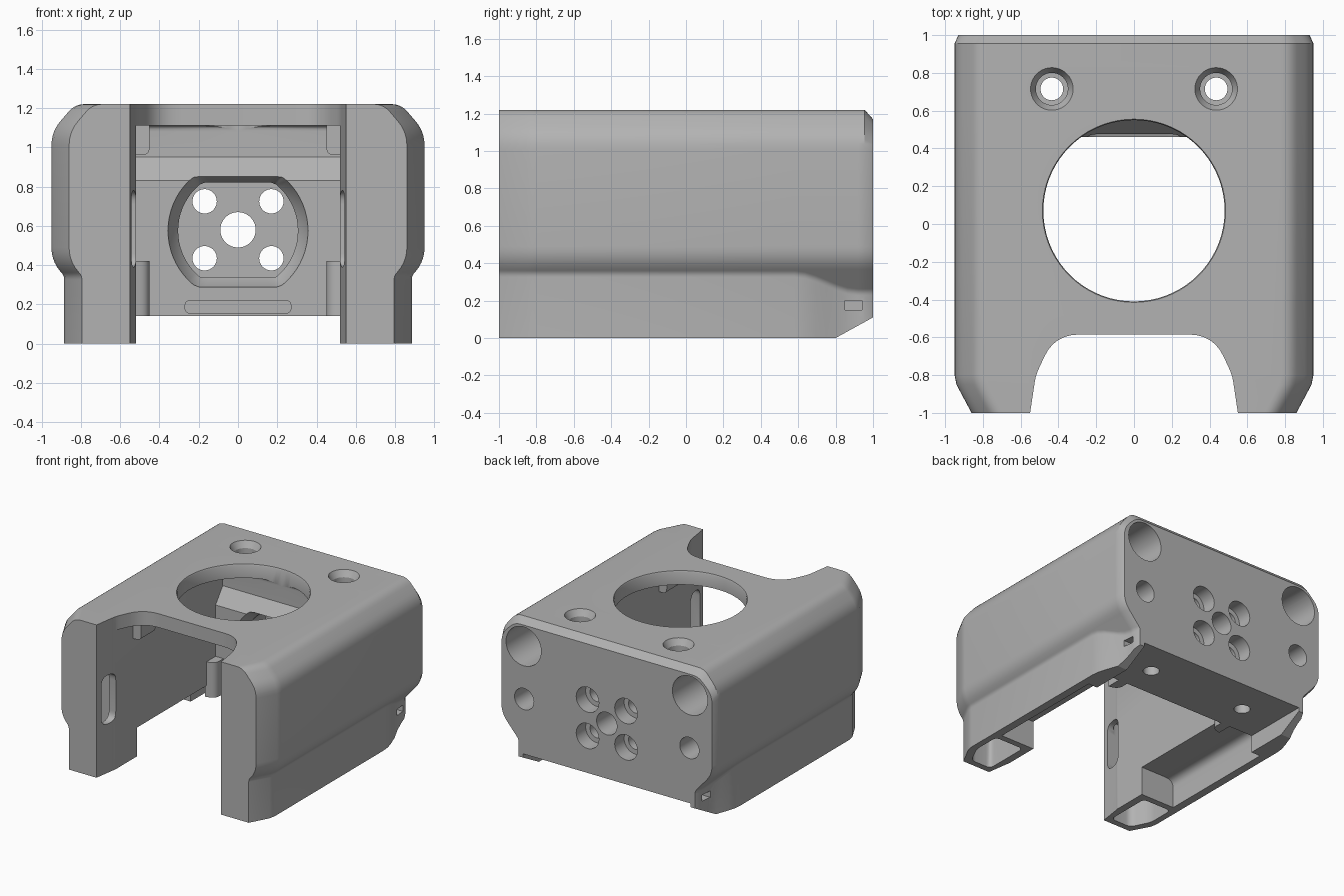
import bpy, bmesh, math
from mathutils import Vector

cube = bpy.data.objects.get("Cube")
if cube:
    bpy.data.objects.remove(cube, do_unlink=True)

grey = bpy.data.materials.new("plain grey")
grey.use_nodes = True
grey.diffuse_color = (0.45, 0.45, 0.45, 1)
grey.node_tree.nodes["Principled BSDF"].inputs["Base Color"].default_value = (0.45, 0.45, 0.45, 1)


def rounded(points, steps=6):
    """Replace each corner (u, v, radius) with a small curve."""
    out = []
    for i, p in enumerate(points):
        c = Vector(p[:2])
        r = p[2] if len(p) > 2 else 0
        if not r:
            out.append(c)
            continue
        a = c + (Vector(points[i - 1][:2]) - c).normalized() * r
        b = c + (Vector(points[(i + 1) % len(points)][:2]) - c).normalized() * r
        for k in range(steps + 1):
            t = k / steps
            out.append(a * (1 - t) ** 2 + c * 2 * t * (1 - t) + b * t * t)
    return out


def loft(name, rings):
    """Closed solid through rings of 3D points."""
    bm = bmesh.new()
    loops = [[bm.verts.new(p) for p in ring] for ring in rings]
    n = len(loops[0])
    for lo, hi in zip(loops, loops[1:]):
        for i in range(n):
            j = (i + 1) % n
            bm.faces.new((lo[i], lo[j], hi[j], hi[i]))
    bm.faces.new(loops[0][::-1])
    bm.faces.new(loops[-1])
    bmesh.ops.recalc_face_normals(bm, faces=bm.faces)
    mesh = bpy.data.meshes.new(name)
    bm.to_mesh(mesh)
    bm.free()
    mesh.materials.append(grey)
    ob = bpy.data.objects.new(name, mesh)
    bpy.context.collection.objects.link(ob)
    return ob


def place(p, axis, d):
    return {"x": (d, p[0], p[1]), "y": (p[0], d, p[1]), "z": (p[0], p[1], d)}[axis]


def prism(name, points, axis, a, b):
    pts = rounded(points)
    return loft(name, [[place(p, axis, d) for p in pts] for d in (a, b)])


def rect(u0, u1, v0, v1, r=0):
    return [(u0, v0, r), (u1, v0, r), (u1, v1, r), (u0, v1, r)]


def turned(name, u, v, axis, stations, sides=40):
    """Round solid along an axis through (position, radius) stations."""
    return loft(name, [[place((u + r * math.cos(k * math.tau / sides),
                               v + r * math.sin(k * math.tau / sides)), axis, d)
                        for k in range(sides)] for d, r in stations])


def select(ob):
    bpy.ops.object.select_all(action="DESELECT")
    ob.select_set(True)
    bpy.context.view_layer.objects.active = ob


def cut(ob, cutter):
    mod = ob.modifiers.new("cut", "BOOLEAN")
    mod.operation = "DIFFERENCE"
    mod.solver = "EXACT"
    mod.object = cutter
    cutter.hide_render = True
    select(ob)
    bpy.ops.object.modifier_apply(modifier=mod.name)
    bpy.data.objects.remove(cutter, do_unlink=True)


# Outer housing: wide shoulders over a narrower skirt, tapered at both ends
def section(y, low, inset=0, drop=0):
    knee = 0.42 - (0.95 - low) * 1.15
    half = [(low, 0), (low, knee, 0.02), (0.95, 0.42, 0.07),
            (0.95, 1.08 - drop / 2, 0.07), (0.83, 1.22 - drop, 0.05)]
    half = [(p[0] - inset, *p[1:]) for p in half]
    full = half + [(-p[0], *p[1:]) for p in reversed(half)]
    return [(p.x, y, p.y) for p in rounded(full, 5)]


rings = [section(-1, 0.885, 0.09), section(-0.85, 0.885, 0.01), section(-0.8, 0.885), section(0.58, 0.885)]
for k in range(1, 7):
    t = k / 6
    rings.append(section(0.58 + 0.34 * t, 0.885 - 0.085 * t * t * (3 - 2 * t)))
rings += [section(0.955, 0.8), section(1, 0.8, 0.02, 0.05)]
housing = loft("housing", rings)

# Inner cavity with the sloped shelf in front of the rear block
cut(housing, prism("cavity", [(-1.1, -0.1), (0.46, -0.1), (0.46, 0.83), (0.55, 0.95),
                              (0.55, 1.11, 0.03), (-1.1, 1.11)], "x", -0.52, 0.52))
# Front notch
notch = [(0.565, -1.1), (0.55, -1), (0.52, -0.8, 0.04), (0.42, -0.585, 0.13)]
cut(housing, prism("notch", notch + [(-p[0], *p[1:]) for p in reversed(notch)], "z", -0.1, 1.3))
# Large round opening in the roof
cut(housing, turned("roof_opening", 0, 0.07, "z", [(1.0, 0.48), (1.21, 0.48), (1.23, 0.49)], 72))
# Underside of the rear block and sloped rear of the skirt
cut(housing, prism("rear_underside", rect(-0.74, 0.74, 0.4, 1.1), "z", -0.1, 0.14))
cut(housing, prism("skirt_slope", [(0.78, -0.011), (1.2, -0.011), (1.2, 0.22)], "x", -1.1, 1.1))
# Front motor recess: circle with flat top and bottom, and a chamfered mouth
def recess_ring(y, r, lo, hi):
    return [(r * math.cos(k * math.tau / 64), y,
             min(hi, max(lo, 0.575 + r * math.sin(k * math.tau / 64)))) for k in range(64)]


cut(housing, loft("motor_recess", [recess_ring(0.44, 0.36, 0.285, 0.86),
                                   recess_ring(0.47, 0.355, 0.29, 0.855),
                                   recess_ring(0.54, 0.305, 0.34, 0.82),
                                   recess_ring(0.76, 0.305, 0.34, 0.82)]))
cut(housing, prism("lower_slot", rect(-0.27, 0.27, 0.155, 0.22, 0.03), "y", 0.4, 0.53))

# Central bore and four counterbored screw holes
cut(housing, turned("centre_bore", 0, 0.58, "y", [(0.7, 0.09), (1.1, 0.09)]))
for x in (-0.17, 0.17):
    for z in (0.435, 0.725):
        cut(housing, turned("screw_hole", x, z, "y",
                            [(0.7, 0.062), (0.88, 0.062), (0.881, 0.1), (1.1, 0.1)]))

for s in (-1, 1):
    # Rear bores
    cut(housing, turned("corner_bore", s * 0.735, 1.0, "y", [(0.55, 0.155), (1.1, 0.155)]))
    cut(housing, turned("side_bore", s * 0.73, 0.58, "y", [(0.6, 0.085), (1.1, 0.085)]))
    # Vertical counterbored roof screws
    cut(housing, turned("roof_screw", s * 0.435, 0.715, "z",
                        [(-0.1, 0.06), (1.1, 0.06), (1.101, 0.085), (1.17, 0.085),
                         (1.205, 0.105), (1.23, 0.118)]))
    # Hollow under the side walls
    cut(housing, prism("skirt_hollow", [(s * 0.4, -0.1), (s * 0.82, -0.1),
                                        (s * 0.82, 0.23, 0.07), (s * 0.4, 0.23)], "y", -0.53, 0.46))
    # Hollow front leg with its inner slot
    cut(housing, prism("leg_hollow", [(s * 0.58, -0.95, 0.04), (s * 0.76, -0.95, 0.04),
                                      (s * 0.835, -0.8, 0.04), (s * 0.835, -0.58, 0.04),
                                      (s * 0.58, -0.58, 0.04)], "z", -0.1, 0.82))
    cut(housing, prism("leg_slot", rect(-0.95, -0.8, 0.39, 0.78, 0.07), "x", s * 0.45, s * 0.65))
    # Small window in the rear corner
    cut(housing, prism("corner_window", rect(0.85, 0.94, 0.15, 0.2), "x", s * 0.7, s * 1.1))

parts = [housing]
for s, side in ((-1, "right"), (1, "left")):
    # Upright rib in the inner corner, and a hanging tab under the roof
    parts.append(prism(side + "_inner_rib", [(s * 0.53, 0.34), (s * 0.45, 0.36, 0.05),
                                             (s * 0.45, 0.47), (s * 0.53, 0.47)], "z", 0.141, 0.42))
    parts.append(prism(side + "_roof_tab", [(s * 0.525, 1.12), (s * 0.45, 1.12),
                                            (s * 0.45, 0.96, 0.04), (s * 0.525, 0.96)], "y", -0.58, -0.4))

for ob in parts:
    select(ob)
    bpy.ops.object.shade_smooth_by_angle(angle=math.radians(28))
